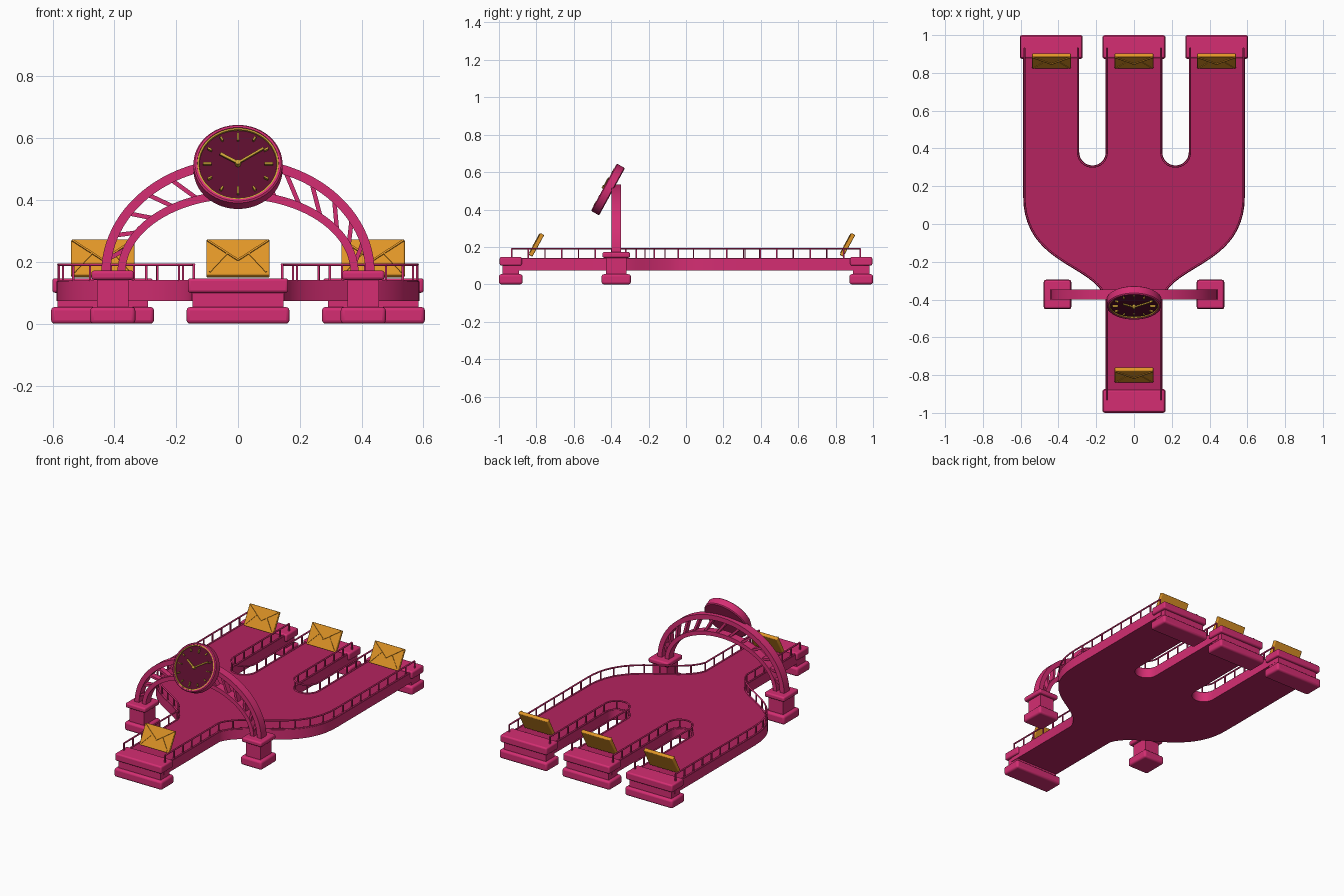
import bpy, bmesh
from math import pi, cos, sin, radians, atan2
from mathutils import Matrix, Vector

old = bpy.data.objects.get("Cube")
if old:
    bpy.data.objects.remove(old, do_unlink=True)


def material(name, rgb):
    m = bpy.data.materials.new(name)
    m.use_nodes = True
    m.diffuse_color = (*rgb, 1)
    m.node_tree.nodes["Principled BSDF"].inputs["Base Color"].default_value = (*rgb, 1)
    return m


PINK = material("bright pink", (0.66, 0.027, 0.17))
DECK = material("deep pink", (0.46, 0.017, 0.115))
GOLD = material("orange gold", (0.74, 0.30, 0.02))
BRASS = material("brass", (0.60, 0.36, 0.04))
MAROON = material("dark maroon", (0.10, 0.004, 0.026))


def finish(name, bm, mat, matrix=Matrix(), bevel=0, smooth=True):
    bmesh.ops.recalc_face_normals(bm, faces=bm.faces)
    me = bpy.data.meshes.new(name)
    bm.to_mesh(me)
    bm.free()
    me.materials.append(mat)
    ob = bpy.data.objects.new(name, me)
    ob.matrix_world = matrix
    bpy.context.collection.objects.link(ob)
    if bevel:
        mod = ob.modifiers.new("Rounded edges", "BEVEL")
        mod.width, mod.segments = bevel, 3
    if smooth:
        bpy.ops.object.select_all(action="DESELECT")
        ob.select_set(True)
        bpy.context.view_layer.objects.active = ob
        bpy.ops.object.shade_smooth_by_angle(angle=radians(35))
    return ob


def add_box(bm, loc, size, rot=Matrix()):
    bmesh.ops.create_cube(bm, size=1, matrix=Matrix.Translation(loc) @ rot @ Matrix.Diagonal((*size, 1)))


def add_bar(bm, a, b, width, depth):
    """Flat bar in the local XY plane from a to b."""
    a, b = Vector(a), Vector(b)
    d = b - a
    add_box(bm, (a + b) / 2, (d.length, width, depth), Matrix.Rotation(atan2(d.y, d.x), 4, "Z"))


def box(name, loc, size, mat, bevel=0.0):
    bm = bmesh.new()
    add_box(bm, loc, size)
    return finish(name, bm, mat, bevel=bevel)


def prism(name, outline, depth, mat, matrix=Matrix()):
    """Outline in local XY, extruded along +Z."""
    bm = bmesh.new()
    face = bm.faces.new([bm.verts.new((x, y, 0)) for x, y in outline])
    new = bmesh.ops.extrude_face_region(bm, geom=[face])["geom"]
    bmesh.ops.translate(bm, vec=(0, 0, depth), verts=[v for v in new if isinstance(v, bmesh.types.BMVert)])
    return finish(name, bm, mat, matrix)


def lathe(name, profile, mat, matrix, steps=64):
    bm = bmesh.new()
    vs = [bm.verts.new((r, 0, z)) for r, z in profile]
    edges = [bm.edges.new(p) for p in zip(vs, vs[1:])]
    bmesh.ops.spin(bm, geom=vs + edges, cent=(0, 0, 0), axis=(0, 0, 1), angle=2 * pi, steps=steps)
    bmesh.ops.remove_doubles(bm, verts=bm.verts, dist=1e-5)
    return finish(name, bm, mat, matrix)


def shoulder(inset, n=20):
    """Curve from the narrow neck to the wide deck."""
    p = [Vector(c) for c in ((0.15, -0.40), (0.21, -0.21), (0.587, -0.22), (0.587, 0.15))]
    out = []
    for i in range(n + 1):
        t = i / n
        u = 1 - t
        pos = p[0] * u**3 + p[1] * 3 * u * u * t + p[2] * 3 * u * t * t + p[3] * t**3
        tan = (p[1] - p[0]) * u * u + (p[2] - p[1]) * 2 * u * t + (p[3] - p[2]) * t * t
        tan.normalize()
        out.append((pos.x - tan.y * inset, pos.y + tan.x * inset))
    return out


def side_path(inset, end):
    return [(0.15 - inset, -end)] + shoulder(inset) + [(0.587 - inset, end)]


def slot_path(grow, end, n=16):
    r = 0.07 + grow
    arc = [(0.22 + r * cos(pi * i / n), 0.38 - r * sin(pi * i / n)) for i in range(n + 1)]
    return [(0.22 + r, end)] + arc + [(0.22 - r, end)]


# Fork shaped deck
half = side_path(0, 0.95) + slot_path(0, 0.95)
deck = prism("deck", half + [(-x, y) for x, y in reversed(half)], 0.062, PINK, Matrix.Translation((0, 0, 0.074)))
deck.data.materials.append(DECK)
for f in deck.data.polygons:
    f.material_index = int(abs(f.normal.z) > 0.9)


# Railings: top rail, low kerb and evenly spaced posts
def tube(name, path, z, radius):
    cu = bpy.data.curves.new(name, "CURVE")
    cu.dimensions = "3D"
    cu.bevel_depth, cu.bevel_resolution, cu.use_fill_caps = radius, 1, True
    sp = cu.splines.new("POLY")
    sp.points.add(len(path) - 1)
    for pt, (x, y) in zip(sp.points, path):
        pt.co = (x, y, z, 1)
    cu.materials.append(PINK)
    ob = bpy.data.objects.new(name, cu)
    bpy.context.collection.objects.link(ob)
    bpy.ops.object.select_all(action="DESELECT")
    ob.select_set(True)
    bpy.context.view_layer.objects.active = ob
    bpy.ops.object.convert(target="MESH")


def railing(name, path, gap=0.088):
    tube(name + "_top_rail", path, 0.191, 0.005)
    tube(name + "_kerb", path, 0.137, 0.005)
    pts = [Vector(p) for p in path]
    total = sum((b - a).length for a, b in zip(pts, pts[1:]))
    step = total / round(total / gap)
    bm = bmesh.new()
    walked, target = 0, 0
    for a, b in zip(pts, pts[1:]):
        d = (b - a).length
        while target <= walked + d + 1e-6:
            q = a.lerp(b, (target - walked) / d)
            add_box(bm, (q.x, q.y, 0.163), (0.007, 0.007, 0.056))
            target += step
        walked += d
    finish(name + "_posts", bm, PINK, smooth=False)


for side, s in (("left", 1), ("right", -1)):
    railing(side + "_outer_railing", [(s * x, y) for x, y in side_path(0.007, 0.932)])
    railing(side + "_slot_railing", [(s * x, y) for x, y in slot_path(0.007, 0.932)])


# Stepped end blocks and arch pillars
def block(name, x, y, w, d, neck_inset, neck_top, top):
    box(name + "_base", (x, y, 0.027), (w, d, 0.054), PINK, 0.012)
    box(name + "_neck", (x, y, neck_top / 2 + 0.02), (w - neck_inset, d - neck_inset, neck_top - 0.04), PINK)
    box(name + "_cap", (x, y, (neck_top + top) / 2), (w - 0.008, d - 0.008, top - neck_top), PINK, 0.009)


for name, x, y in (("front_end", 0, -0.937), ("back_middle_end", 0, 0.937),
                   ("back_left_end", 0.438, 0.937), ("back_right_end", -0.438, 0.937)):
    block(name, x, y, 0.333, 0.126, 0.04, 0.1, 0.147)
for name, x in (("left_pillar", 0.405), ("right_pillar", -0.405)):
    block(name, x, -0.373, 0.146, 0.156, 0.045, 0.142, 0.172)

# Trussed arch, drawn in XY and stood upright
upright = Matrix.Translation((0, -0.373, 0.165)) @ Matrix.Rotation(pi / 2, 4, "X")


def ellipse(a, b, t):
    return (-a * cos(t), b * sin(t))


def rib(name, a, b, thick, n=48):
    outer = [ellipse(a, b, pi * i / n) for i in range(n + 1)]
    inner = [ellipse(a - thick, b - thick, pi * i / n) for i in range(n + 1)]
    prism(name, outer + inner[::-1], 0.052, PINK, upright @ Matrix.Translation((0, 0, -0.026)))


rib("arch_outer_rib", 0.442, 0.37, 0.03)
rib("arch_inner_rib", 0.39, 0.265, 0.026)
bm = bmesh.new()
for i in range(13):
    t = radians(7 + 13 * i)
    add_bar(bm, (*ellipse(0.425, 0.353, t), 0), (*ellipse(0.378, 0.253, min(t + radians(11), pi)), 0), 0.014, 0.034)
finish("arch_truss_bars", bm, PINK, upright)

# Tilted clock
tilt = Matrix.Rotation(radians(61.3), 4, "X")
clock = Matrix.Translation((0, -0.439, 0.519)) @ tilt
lathe("clock_rim", [(0, -0.05), (0.138, -0.05), (0.144, -0.045), (0.144, -0.005), (0.139, 0),
                    (0.132, 0), (0.130, -0.014), (0, -0.014)], PINK, clock)
lathe("clock_ring", [(0.132, -0.014), (0.132, -0.003), (0.126, -0.003), (0.124, -0.014)], BRASS, clock)
lathe("clock_face", [(0, -0.009), (0.125, -0.009), (0.125, -0.013)], MAROON, clock)
bm = bmesh.new()
for i in range(12):
    a = i * pi / 6
    r0 = 0.085 if i % 3 == 0 else 0.098
    add_bar(bm, (r0 * sin(a), r0 * cos(a), -0.004), (0.113 * sin(a), 0.113 * cos(a), -0.004), 0.006, 0.012)
finish("clock_marks", bm, BRASS, clock, smooth=False)
bm = bmesh.new()
add_bar(bm, (0, 0, 0.002), (0.082, 0.054, 0.002), 0.007, 0.008)
add_bar(bm, (0, 0, 0.002), (-0.057, 0.034, 0.002), 0.009, 0.008)
finish("clock_hands", bm, BRASS, clock, smooth=False)
lathe("clock_hub", [(0, 0.01), (0.009, 0.01), (0.009, -0.01)], BRASS, clock, 16)

# Leaning envelopes with raised flap seams
for name, x, y in (("front", 0, -0.81), ("back_middle", 0, 0.853),
                   ("back_left", 0.437, 0.853), ("back_right", -0.437, 0.853)):
    frame = Matrix.Translation((x, y, 0.2165)) @ tilt
    bm = bmesh.new()
    add_box(bm, (0, 0, -0.012), (0.205, 0.132, 0.022))
    finish(name + "_envelope", bm, GOLD, frame, bevel=0.005)
    bm = bmesh.new()
    for s in (1, -1):
        add_bar(bm, (s * 0.098, 0.06, 0), (0, -0.012, 0), 0.006, 0.007)
        add_bar(bm, (s * 0.092, -0.056, 0), (s * 0.036, 0.012, 0), 0.005, 0.005)
    finish(name + "_envelope_seams", bm, GOLD, frame, smooth=False)
